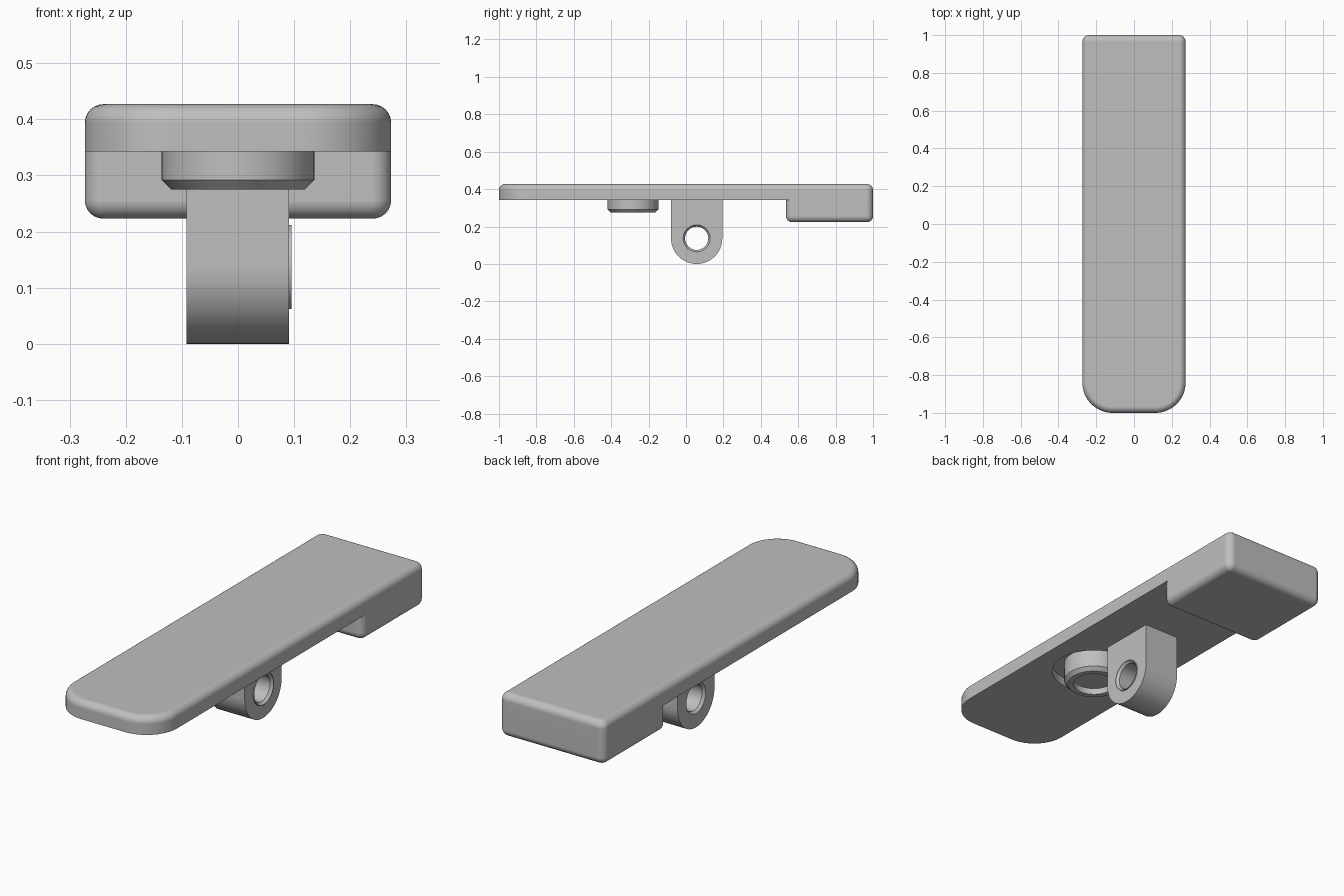
import bpy, bmesh
from math import sin, cos, pi, radians
from mathutils import Matrix, Vector

if "Cube" in bpy.data.objects:
    bpy.data.objects.remove(bpy.data.objects["Cube"])

GREY = (0.52, 0.52, 0.52, 1)
grey = bpy.data.materials.new("plain_grey")
grey.use_nodes = True
grey.diffuse_color = GREY
grey.node_tree.nodes["Principled BSDF"].inputs["Base Color"].default_value = GREY

HALF_W = 0.273
PLATE_LOW, PLATE_TOP = 0.343, 0.427
FILLET = 0.033
PIVOT = Vector((0, 0.057, 0.137))
RING_Y = -0.283
# Local x, y, z become world y, z, x
SIDEWAYS = Matrix(((0, 0, 1), (1, 0, 0), (0, 1, 0))).to_4x4()


def finish(name, bm):
    bmesh.ops.recalc_face_normals(bm, faces=bm.faces)
    mesh = bpy.data.meshes.new(name)
    bm.to_mesh(mesh)
    bm.free()
    mesh.materials.append(grey)
    ob = bpy.data.objects.new(name, mesh)
    bpy.context.collection.objects.link(ob)
    return ob


def arc(cx, cy, r, start, end, steps):
    angles = [radians(start + (end - start) * i / steps) for i in range(steps + 1)]
    return [(cx + r * cos(a), cy + r * sin(a)) for a in angles]


def rounded_box(y0, y1, front_r, back_r):
    """Plan outline with separate front and back corner radii."""
    f, b, w = front_r, back_r, HALF_W
    return (arc(w - b, y1 - b, b, 0, 90, 10) + arc(b - w, y1 - b, b, 90, 180, 10)
            + arc(f - w, y0 + f, f, 180, 270, 16) + arc(w - f, y0 + f, f, 270, 360, 16))


def prism(name, outline, low, high, matrix=Matrix(), round_at=None):
    """Extrude an outline; optionally fillet the rim at one height."""
    bm = bmesh.new()
    base = bm.faces.new([bm.verts.new((u, v, low)) for u, v in outline])
    top = bmesh.ops.extrude_face_region(bm, geom=[base], use_keep_orig=True)
    moved = [g for g in top["geom"] if isinstance(g, bmesh.types.BMVert)]
    bmesh.ops.translate(bm, verts=moved, vec=(0, 0, high - low))
    if round_at is not None:
        bmesh.ops.recalc_face_normals(bm, faces=bm.faces)
        rim = [e for e in bm.edges if all(abs(v.co.z - round_at) < 1e-5 for v in e.verts)]
        bmesh.ops.bevel(bm, geom=rim, offset=FILLET, segments=6, profile=0.5,
                        affect='EDGES', clamp_overlap=False)
    bm.transform(matrix)
    return finish(name, bm)


def lathe(name, profile, matrix, closed=False, steps=64):
    """Spin a (radius, height) profile around the local z axis."""
    bm = bmesh.new()
    verts = [bm.verts.new((r, 0, h)) for r, h in profile]
    edges = [bm.edges.new(pair) for pair in zip(verts, verts[1:])]
    if closed:
        edges.append(bm.edges.new((verts[-1], verts[0])))
    bmesh.ops.spin(bm, geom=verts + edges, cent=(0, 0, 0), axis=(0, 0, 1),
                   angle=2 * pi, steps=steps)
    bmesh.ops.remove_doubles(bm, verts=bm.verts, dist=1e-5)
    bm.transform(matrix)
    return finish(name, bm)


def cut(ob, cutter):
    mod = ob.modifiers.new("cut", 'BOOLEAN')
    mod.operation, mod.solver, mod.object = 'DIFFERENCE', 'EXACT', cutter
    bpy.context.view_layer.objects.active = ob
    bpy.ops.object.modifier_apply(modifier=mod.name)
    bpy.data.objects.remove(cutter)


def drum(name, r, low, high, matrix):
    return lathe(name, [(0, low), (r, low), (r, high), (0, high)], matrix)


# Long flat plate with a round recess underneath
plate = prism("top_plate", rounded_box(-1, 1, 0.16, 0.035),
              PLATE_LOW, PLATE_TOP, round_at=PLATE_TOP)
ring_place = Matrix.Translation((0, RING_Y, 0))
cut(plate, drum("recess_cutter", 0.19, 0.3, 0.383, ring_place))

# Thick block under the back end
block = prism("rear_block", rounded_box(0.535, 1, 0.035, 0.035),
              0.223, PLATE_LOW, round_at=0.223)

# Chamfered cup standing in the recess
ring = lathe("spring_seat", [(0, 0.39), (0.136, 0.39), (0.136, 0.292), (0.119, 0.275),
                             (0.093, 0.275), (0.093, 0.305), (0, 0.305)], ring_place)

# Pivot lug with a cross hole
R = PIVOT.z
lug_outline = arc(PIVOT.y, R, R, 180, 360, 40)
lug_outline += [(PIVOT.y + R, PLATE_LOW), (PIVOT.y - R, PLATE_LOW)]
lug = prism("pivot_lug", lug_outline, -0.092, 0.091, SIDEWAYS)
pivot_place = Matrix.Translation(PIVOT) @ SIDEWAYS
cut(lug, drum("hole_cutter", 0.075, -0.2, 0.2, pivot_place))

# Bushing lining the hole
bushing = lathe("pivot_bushing", [(0.075, -0.092), (0.075, 0.095), (0.072, 0.095),
                                  (0.062, 0.083), (0.062, -0.08), (0.072, -0.092)],
                pivot_place, closed=True)

# Smooth shading with crisp edges
parts = [plate, block, ring, lug, bushing]
bpy.ops.object.select_all(action='DESELECT')
for ob in parts:
    ob.select_set(True)
bpy.context.view_layer.objects.active = plate
bpy.ops.object.shade_smooth_by_angle(angle=radians(30))
for ob in parts:
    mod = ob.modifiers.new("even_normals", 'WEIGHTED_NORMAL')
    mod.keep_sharp = True
